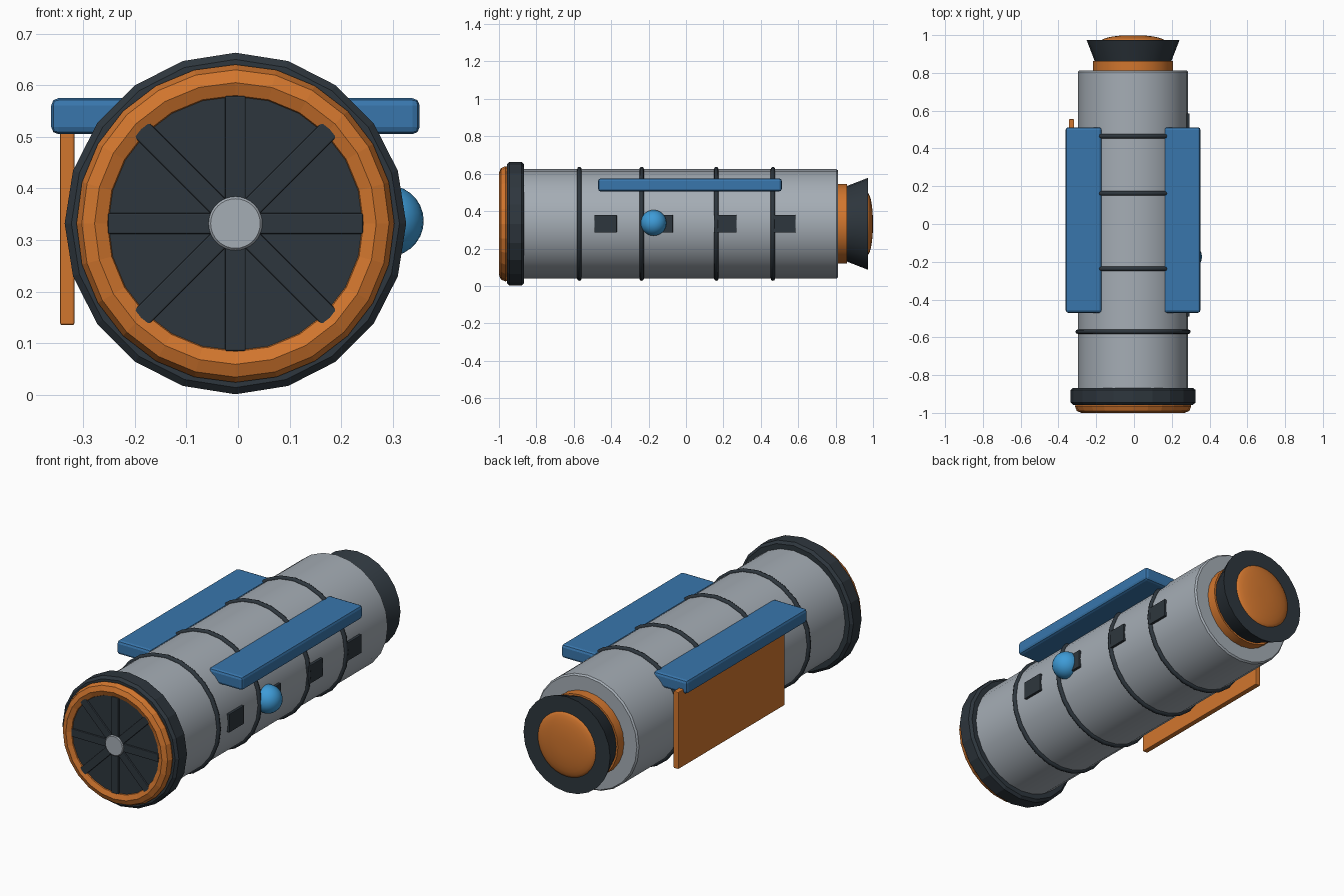
import bpy, bmesh, math
from mathutils import Matrix, Vector

if "Cube" in bpy.data.objects:
    bpy.data.objects.remove(bpy.data.objects["Cube"], do_unlink=True)

CX, CZ = -0.005, 0.332   # long axis of the tube, parallel to y


def material(name, rgb):
    m = bpy.data.materials.new(name)
    m.use_nodes = True
    m.diffuse_color = (*rgb, 1)
    m.node_tree.nodes["Principled BSDF"].inputs["Base Color"].default_value = (*rgb, 1)
    return m


GREY = material("hull grey", (0.376, 0.418, 0.462))
DARK = material("charcoal", (0.027, 0.037, 0.047))
ORANGE = material("orange", (0.64, 0.18, 0.027))
BLUE = material("steel blue", (0.04, 0.181, 0.413))
SKY = material("bright blue", (0.048, 0.328, 0.679))


def finish(name, bm, mat, smooth=30, bevel=0):
    bmesh.ops.recalc_face_normals(bm, faces=bm.faces)
    mesh = bpy.data.meshes.new(name)
    bm.to_mesh(mesh)
    bm.free()
    obj = bpy.data.objects.new(name, mesh)
    bpy.context.collection.objects.link(obj)
    mesh.materials.append(mat)
    if bevel:
        mod = obj.modifiers.new("Bevel", "BEVEL")
        mod.width, mod.segments = bevel, 2
    if smooth:
        bpy.ops.object.select_all(action="DESELECT")
        obj.select_set(True)
        bpy.context.view_layer.objects.active = obj
        bpy.ops.object.shade_smooth_by_angle(angle=math.radians(smooth))
    return obj


def lathe(name, profile, mat, sides=20, loop=False, smooth=30):
    """Turn (radius, y) points around the tube axis."""
    bm = bmesh.new()
    rings = []
    for r, y in profile:
        ring = []
        for i in range(sides):
            a = math.tau * i / sides
            ring.append(bm.verts.new((CX + r * math.cos(a), y, CZ + r * math.sin(a))))
        rings.append(ring)
    pairs = list(zip(rings, rings[1:]))
    if loop:
        pairs.append((rings[-1], rings[0]))
    else:
        bm.faces.new(rings[0])
        bm.faces.new(rings[-1])
    for a, b in pairs:
        for i in range(sides):
            j = (i + 1) % sides
            bm.faces.new((a[i], a[j], b[j], b[i]))
    return finish(name, bm, mat, smooth)


def torus(name, major, minor, y, mat, sides, segments, smooth):
    steps = [math.tau * k / segments for k in range(segments)]
    points = [(major + minor * math.cos(t), y + minor * math.sin(t)) for t in steps]
    return lathe(name, points, mat, sides, True, smooth)


def box(name, low, high, mat, bevel=0, turn=0):
    """Box between two corners, optionally turned about the tube axis."""
    low, high = Vector(low), Vector(high)
    bm = bmesh.new()
    bmesh.ops.create_cube(bm, size=1)
    bmesh.ops.scale(bm, vec=high - low, verts=bm.verts)
    bmesh.ops.translate(bm, vec=(low + high) / 2, verts=bm.verts)
    if turn:
        bmesh.ops.rotate(bm, cent=(CX, 0, CZ), verts=bm.verts,
                         matrix=Matrix.Rotation(turn, 3, "Y"))
    return finish(name, bm, mat, 0, bevel)


# Main tube and its bands
lathe("hull", [(0.28, -0.95), (0.292, -0.94), (0.292, 0.805), (0.285, 0.813)], GREY, 24)
for n, y in enumerate((-0.57, -0.237, 0.162, 0.465)):
    torus(f"hull_band_{n + 1}", 0.293, 0.012, y, DARK, 24, 8, 60)

# Front collar, rim and spoked face
lathe("front_collar", [(0.318, -0.957), (0.331, -0.945), (0.331, -0.879), (0.318, -0.867)],
      DARK, smooth=0)
torus("front_rim", 0.273, 0.035, -0.965, ORANGE, 24, 8, 0)
lathe("front_disc", [(0.25, -0.95), (0.25, -0.985)], DARK, 24)
for n in range(4):
    reach = 0.262 if n % 2 else 0.247
    box(f"front_spoke_{n + 1}", (CX - reach, -0.994, CZ - 0.02),
        (CX + reach, -0.96, CZ + 0.02), DARK, 0.003, n * math.pi / 4)
lathe("front_hub", [(0.052, -0.96), (0.052, -0.996), (0.048, -1.0)], GREY, 32)

# Rear neck, flared nozzle and domed lens
lathe("rear_neck", [(0.212, 0.79), (0.212, 0.862)], ORANGE, 24)
lathe("rear_nozzle", [(0.2, 0.855), (0.246, 0.974)], DARK, 24)
dome = [(0.168 * math.cos(t), 0.968 + 0.032 * math.sin(t))
        for t in [math.pi / 2 * k / 7 for k in range(7)]]
lathe("rear_lens", dome, ORANGE, 32, smooth=60)

# Side wings and the hanging panel
for name, side in (("left_wing", 1), ("right_wing", -1)):
    xs = sorted((CX + side * 0.165, CX + side * 0.357))
    box(name, (xs[0], -0.47, 0.505), (xs[1], 0.512, 0.575), BLUE, 0.014)
box("right_panel", (-0.345, -0.31, 0.135), (-0.317, 0.555, 0.53), ORANGE, 0.004)

# Windows and the round sensor on the left side
for n, y in enumerate((-0.43, -0.13, 0.21, 0.525)):
    box(f"left_window_{n + 1}", (0.26, y - 0.06, CZ - 0.047),
        (0.294, y + 0.06, CZ + 0.047), DARK, 0.003)
ball = bmesh.new()
bmesh.ops.create_uvsphere(ball, u_segments=24, v_segments=14, radius=0.069,
                          matrix=Matrix.Translation((0.291, -0.173, 0.337)))
finish("left_sensor", ball, SKY, 60)
